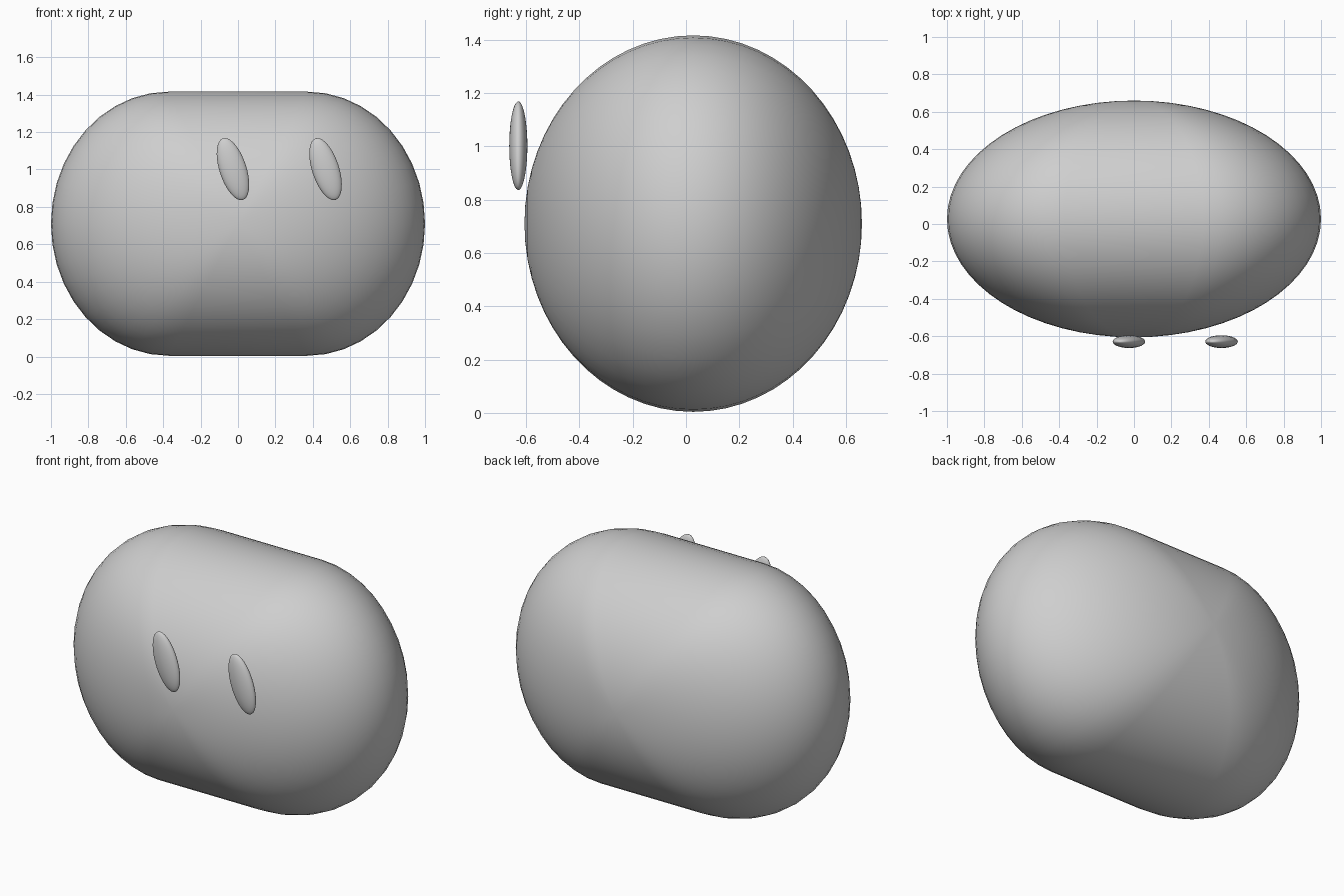
import bpy, bmesh, math

if "Cube" in bpy.data.objects:
    bpy.data.objects.remove(bpy.data.objects["Cube"])

grey = bpy.data.materials.new("plain_grey")
grey.diffuse_color = (0.62, 0.62, 0.62, 1)
grey.use_nodes = True
grey.node_tree.nodes["Principled BSDF"].inputs["Base Color"].default_value = grey.diffuse_color


def finish(bm, name):
    bmesh.ops.recalc_face_normals(bm, faces=bm.faces)
    for f in bm.faces:
        f.smooth = True
    mesh = bpy.data.meshes.new(name)
    bm.to_mesh(mesh)
    bm.free()
    mesh.materials.append(grey)
    ob = bpy.data.objects.new(name, mesh)
    bpy.context.collection.objects.link(ob)
    return ob


# Body: stadium outline in x-z, shrinking to a point at front and back
FLAT, END, HALF_Z, HALF_Y = 0.37, 0.63, 0.706, 0.633
ARC, RINGS = 20, 32
outline = []
for side in (1, -1):
    for i in range(ARC + 1):
        a = math.pi * (i / ARC - 0.5)
        outline.append((side * (FLAT + END * math.cos(a)), side * HALF_Z * math.sin(a)))

bm = bmesh.new()
rings = []
for r in range(1, RINGS):
    p = math.pi * r / RINGS
    s, y = math.sin(p), -HALF_Y * math.cos(p)
    rings.append([bm.verts.new((x * s, y, z * s)) for x, z in outline])
n = len(outline)
for a, b in zip(rings, rings[1:]):
    for i in range(n):
        j = (i + 1) % n
        bm.faces.new((a[i], a[j], b[j], b[i]))
for ring, y in ((rings[0], -HALF_Y), (rings[-1], HALF_Y)):
    tip = bm.verts.new((0, y, 0))
    for i in range(n):
        bm.faces.new((ring[i], ring[(i + 1) % n], tip))
body = finish(bm, "body")
body.location = (0, 0.027, 0.71)

# Eyes: thin tilted ellipsoids floating at the front
for name, x in (("eye_left", -0.027), ("eye_right", 0.468)):
    bm = bmesh.new()
    bmesh.ops.create_uvsphere(bm, u_segments=32, v_segments=20, radius=1)
    eye = finish(bm, name)
    eye.scale = (0.072, 0.034, 0.173)
    eye.rotation_euler = (0, math.radians(-18), 0)
    eye.location = (x, -0.629, 1.002)
